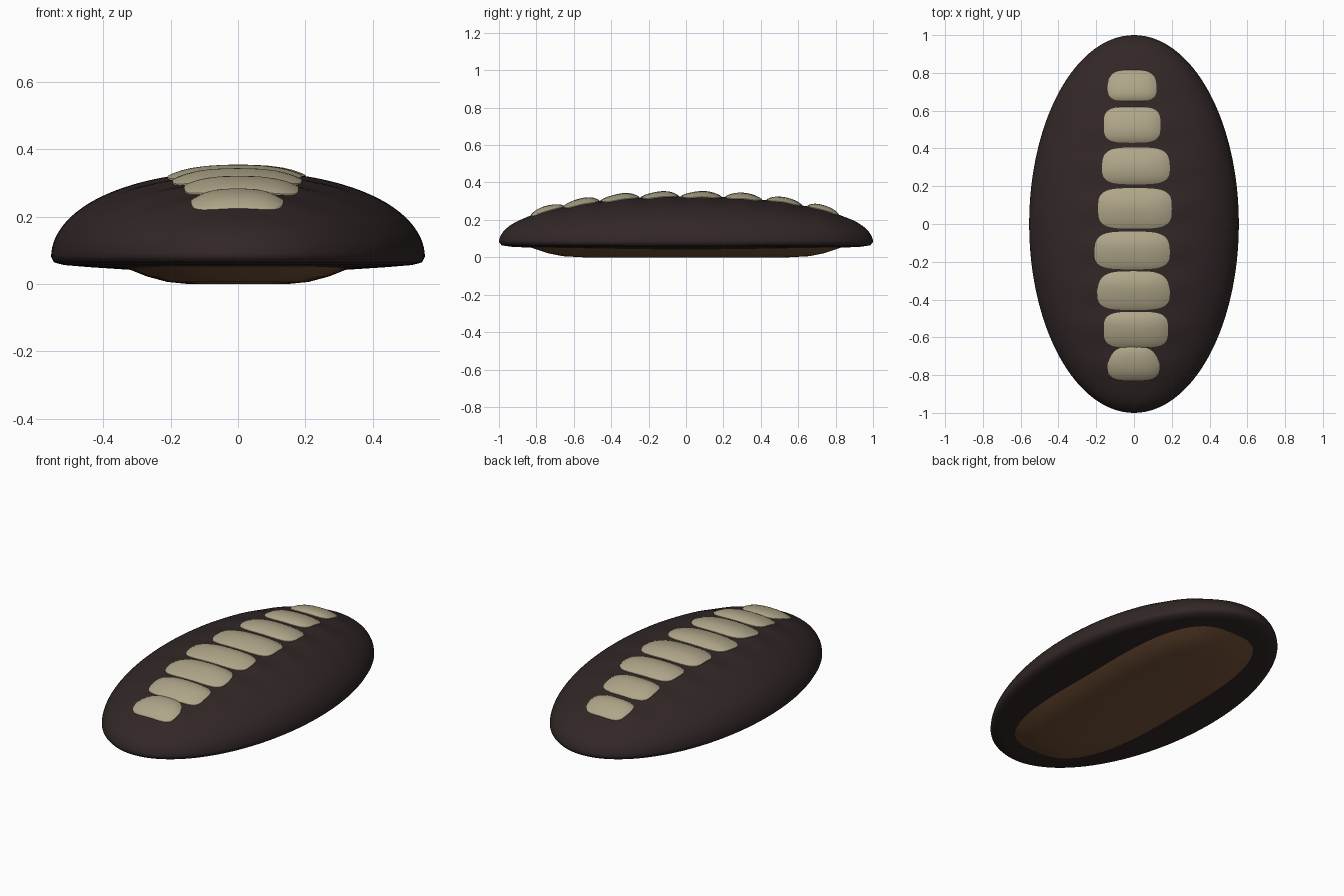
import bpy, bmesh, math

cube = bpy.data.objects.get("Cube")
if cube:
    bpy.data.objects.remove(cube, do_unlink=True)

HALF_W, HALF_L, RIM_Z, DOME_H = 0.555, 1.0, 0.08, 0.255


def make_material(name, rgb):
    mat = bpy.data.materials.new(name)
    mat.use_nodes = True
    color = (*rgb, 1)
    mat.diffuse_color = color
    bsdf = mat.node_tree.nodes["Principled BSDF"]
    bsdf.inputs["Base Color"].default_value = color
    bsdf.inputs["Roughness"].default_value = 0.8
    return mat


dark_brown = make_material("dark brown", (0.032, 0.02, 0.02))
bone = make_material("bone", (0.43, 0.38, 0.25))
foot_brown = make_material("foot brown", (0.18, 0.085, 0.04))


def dome_z(x, y):
    """Height of the domed back, with shallow valleys between the plates."""
    u = min(1, math.hypot(x / HALF_W, y / HALF_L))
    z = RIM_Z + DOME_H * math.sqrt(1 - u ** 2.2)
    valley = 0.5 + 0.5 * math.cos(math.tau * (y - 0.2) / 0.213)
    return z - 0.01 * valley * math.exp(-(x / 0.32) ** 4) * (1 - u ** 4)


def superellipse(a, power):
    c, s = math.cos(a), math.sin(a)
    return (math.copysign(abs(c) ** (2 / power), c),
            math.copysign(abs(s) ** (2 / power), s))


def loft(name, rings, material, angle=50):
    """Skin a list of equal point rings and close both ends."""
    bm = bmesh.new()
    loops = [[bm.verts.new(p) for p in ring] for ring in rings]
    n = len(loops[0])
    for a, b in zip(loops, loops[1:]):
        for i in range(n):
            j = (i + 1) % n
            bm.faces.new((a[i], a[j], b[j], b[i]))
    bm.faces.new(loops[0])
    bm.faces.new(loops[-1])
    bmesh.ops.recalc_face_normals(bm, faces=bm.faces)
    mesh = bpy.data.meshes.new(name)
    bm.to_mesh(mesh)
    bm.free()
    obj = bpy.data.objects.new(name, mesh)
    bpy.context.collection.objects.link(obj)
    mesh.materials.append(material)
    bpy.ops.object.select_all(action="DESELECT")
    obj.select_set(True)
    bpy.context.view_layer.objects.active = obj
    bpy.ops.object.shade_smooth_by_angle(angle=math.radians(angle))
    return obj


# Domed body: underside rings, then the back from rim to crown
SEG, RINGS = 128, 44
outline = [superellipse(math.tau * i / SEG, 2) for i in range(SEG)]
rings = []
for u, z in ((0.3, 0.035), (0.55, 0.041), (0.8, 0.05), (0.93, 0.056), (0.985, 0.064)):
    rings.append([(c * u * HALF_W, s * u * HALF_L, z) for c, s in outline])
for k in range(RINGS):
    u = math.cos(math.pi / 2 * k / RINGS)
    points = [(c * u * HALF_W, s * u * HALF_L) for c, s in outline]
    rings.append([(x, y, dome_z(x, y)) for x, y in points])
loft("body", rings, dark_brown)

# Foot: rounded slab with sloping sides under the body
outline = [superellipse(math.tau * i / 64, 2.8) for i in range(64)]
foot = [(0.34, 0.83, 0.052), (0.32, 0.8, 0.042), (0.27, 0.74, 0.022),
        (0.21, 0.66, 0.006), (0.15, 0.55, 0.0)]
loft("foot", [[(c * w, s * l, z) for c, s in outline] for w, l, z in foot], foot_brown)

# Row of back plates: rear y, front y, right x, left x, narrowing toward the rear
plates = [(0.815, 0.65, -0.14, 0.12, 0.1), (0.62, 0.43, -0.16, 0.14, 0),
          (0.405, 0.21, -0.17, 0.19, 0.05), (0.19, -0.025, -0.19, 0.2, 0),
          (-0.04, -0.24, -0.21, 0.19, 0.05), (-0.25, -0.455, -0.195, 0.19, 0.1),
          (-0.465, -0.655, -0.16, 0.18, 0), (-0.65, -0.83, -0.14, 0.135, 0.25)]
outline = [superellipse(math.tau * i / 48, 3.6) for i in range(48)]
for number, (rear, front, right, left, taper) in enumerate(plates, 1):
    cx, cy = (right + left) / 2, (rear + front) / 2
    half_w, half_l = (left - right) / 2, (rear - front) / 2

    def plate_ring(r, lift):
        ring = []
        for c, s in outline:
            x = cx + c * r * half_w * (1 - taper * max(0, s * r))
            y = cy + s * r * half_l
            ring.append((x, y, dome_z(x, y) + lift))
        return ring

    rings = [plate_ring(1, -0.012)]
    for r in (1, 0.96, 0.9, 0.8, 0.65, 0.45, 0.25, 0.08):
        rings.append(plate_ring(r, 0.004 + 0.016 * (1 - r ** 4)))
    loft("back_plate_%d" % number, rings, bone)
